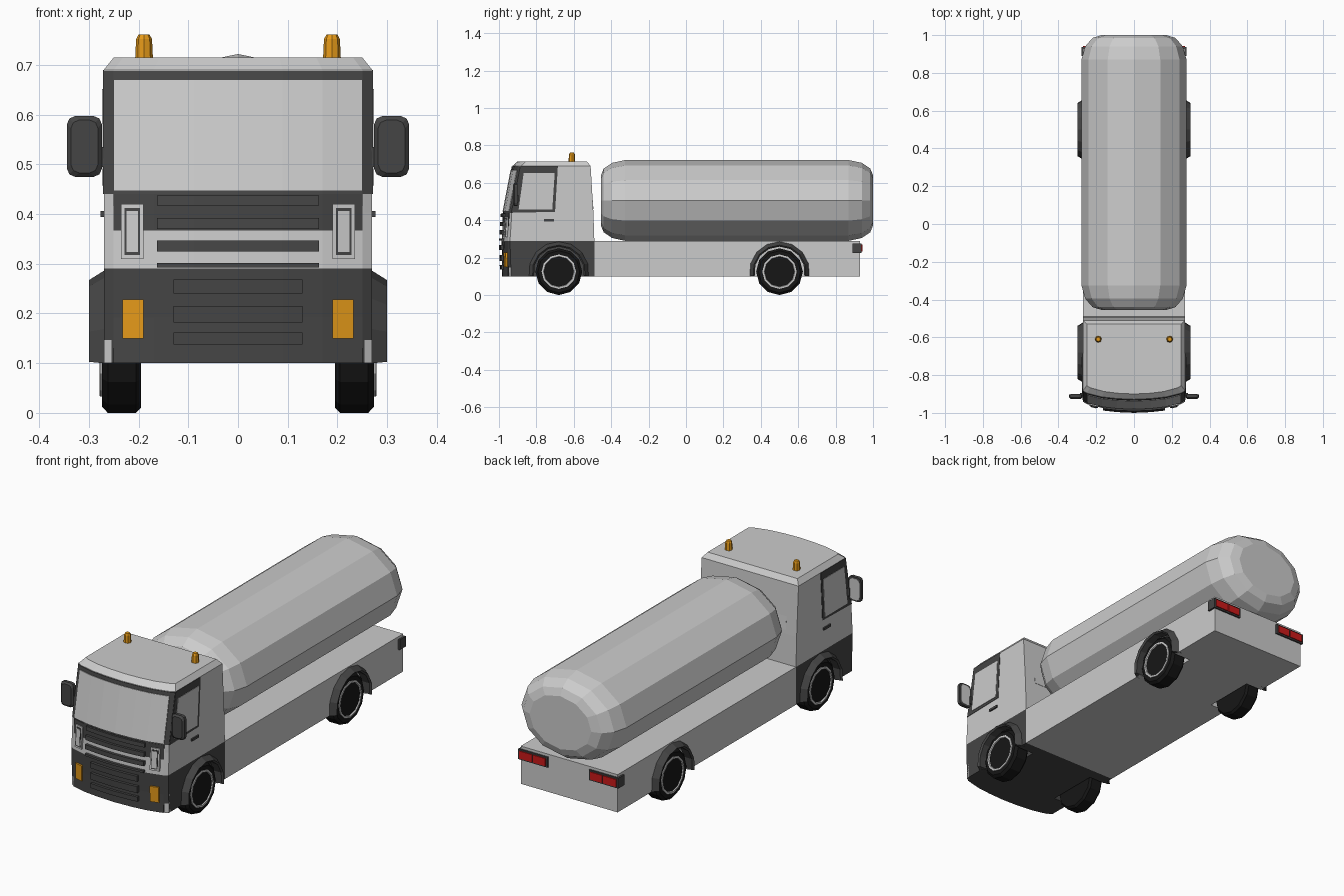
import bpy, bmesh
from math import sin, cos, pi, radians

if "Cube" in bpy.data.objects:
    bpy.data.objects.remove(bpy.data.objects["Cube"])


def material(name, rgb):
    m = bpy.data.materials.new(name)
    m.diffuse_color = (*rgb, 1)
    m.use_nodes = True
    m.node_tree.nodes["Principled BSDF"].inputs["Base Color"].default_value = m.diffuse_color
    return m


DARK = material("dark_grey", (0.06, 0.06, 0.06))
BLACK = material("rubber", (0.008, 0.008, 0.008))
ORANGE = material("orange", (0.8, 0.33, 0.01))
RED = material("red", (0.6, 0.01, 0.01))


def loft(name, rings, mat=None, mirror=False):
    """Skin closed rings of equal length and cap both ends."""
    bm = bmesh.new()
    vs = [[bm.verts.new(p) for p in r] for r in rings]
    n = len(rings[0])
    for a, b in zip(vs, vs[1:]):
        for i in range(n):
            j = (i + 1) % n
            bm.faces.new((a[i], a[j], b[j], b[i]))
    bm.faces.new(vs[0])
    bm.faces.new(vs[-1])
    bmesh.ops.recalc_face_normals(bm, faces=bm.faces)
    me = bpy.data.meshes.new(name)
    bm.to_mesh(me)
    bm.free()
    ob = bpy.data.objects.new(name, me)
    bpy.context.collection.objects.link(ob)
    if mat:
        me.materials.append(mat)
    if mirror:
        ob.modifiers.new("mirror", 'MIRROR').use_mirror_merge = False
    return ob


def box(name, x, y, z, mat=None, mirror=False):
    ring = lambda h: [(x[0], y[0], h), (x[1], y[0], h), (x[1], y[1], h), (x[0], y[1], h)]
    return loft(name, [ring(z[0]), ring(z[1])], mat, mirror)


def lathe_x(name, prof, cy, cz, n, mat=None):
    """Turn (x, radius) stations around an axle parallel to x, on both sides."""
    return loft(name, [[(x, cy + r * sin(2 * pi * i / n), cz - r * cos(2 * pi * i / n))
                        for i in range(n)] for x, r in prof], mat, True)


def side_panel(name, pts, x0, x1, mat=None):
    return loft(name, [[(x, y, z) for y, z in pts] for x in (x0, x1)], mat, True)


# Cab shape: levels of (z, front y, back y, half width) and the bowed front
LEVELS = [(0.10, -0.980, -0.49, 0.27), (0.29, -0.986, -0.49, 0.27),
          (0.44, -0.976, -0.495, 0.27), (0.69, -0.928, -0.51, 0.27),
          (0.715, -0.90, -0.53, 0.25)]
BOW = [(0, 0), (0.09, 0.004), (0.17, 0.013), (0.25, 0.033), (0.27, 0.045)]
BREAKS = sorted({s * x for x, _ in BOW for s in (-1, 1)})


def interp(table, t):
    for a, b in zip(table, table[1:]):
        if t <= b[0] + 1e-6:
            return a[1] + (b[1] - a[1]) * (t - a[0]) / (b[0] - a[0])
    return table[-1][1]


def front_y(x, z):
    return interp(LEVELS, z) + interp(BOW, abs(x))


def front_panel(name, x0, x1, z0, z1, out, mat=None, mirror=False):
    """Slab that follows the bowed front of the cab."""
    xs = [x0] + [x for x in BREAKS if x0 + 0.001 < x < x1 - 0.001] + [x1]
    return loft(name, [[(x, front_y(x, z0) - out, z0), (x, front_y(x, z1) - out, z1),
                        (x, front_y(x, z1) + 0.01, z1), (x, front_y(x, z0) + 0.01, z0)]
                       for x in xs], mat, mirror)


def cab_ring(level):
    z, f, b, w = level
    return [(x * w / 0.27, f + interp(BOW, abs(x)), z) for x in BREAKS] + [(w, b, z), (-w, b, z)]


# Cab and chassis
cab_lower = loft("cab_lower", [cab_ring(l) for l in LEVELS[:2]], DARK)
loft("cab_upper", [cab_ring(l) for l in LEVELS[1:]])
chassis = box("chassis", (-0.27, 0.27), (-0.49, 0.93), (0.10, 0.29))

# Wheels, wheel wells and arches
AXLES = {"front": (-0.68, cab_lower), "rear": (0.50, chassis)}
for label, (y, body) in AXLES.items():
    lathe_x(label + "_tyre", [(0.195, 0.09), (0.195, 0.115), (0.205, 0.125), (0.262, 0.125),
                              (0.274, 0.112), (0.274, 0.09)], y, 0.125, 12, BLACK)
    lathe_x(label + "_rim", [(0.25, 0.092), (0.278, 0.092), (0.279, 0.082), (0.262, 0.074),
                             (0.264, 0.062), (0.272, 0.045)], y, 0.125, 12)
    cutter = lathe_x(label + "_well_cutter", [(0.18, 0.14), (0.4, 0.14)], y, 0.125, 12)
    cutter.hide_render = True
    cut = body.modifiers.new("well", 'BOOLEAN')
    cut.operation = 'DIFFERENCE'
    cut.object = cutter
    section = [(0.25, 0.134), (0.292, 0.134), (0.30, 0.142), (0.268, 0.162), (0.25, 0.162)]
    arch = []
    for i in range(9):
        a = radians(-9 + 198 * i / 8)
        arch.append([(x, y + r * cos(a), 0.125 + r * sin(a)) for x, r in section])
    loft(label + "_arch", arch, DARK, True)

# Tank: twelve-sided with rounded ends
TANK = [(-0.455, 0.62), (-0.44, 0.79), (-0.395, 0.93), (-0.325, 1),
        (0.87, 1), (0.94, 0.93), (0.985, 0.79), (1.0, 0.62)]
loft("tank", [[(0.278 * s * sin(i * pi / 6), y, 0.506 + 0.216 * s * cos(i * pi / 6))
               for i in range(12)] for y, s in TANK])

# Cab front: grille, windscreen, lamps
front_panel("grille_panel", -0.25, 0.25, 0.10, 0.44, 0.004, DARK)
front_panel("corner_strip", 0.254, 0.27, 0.10, 0.44, 0.002, None, True)
front_panel("windscreen_frame", -0.27, 0.27, 0.44, 0.688, 0.003, DARK)
front_panel("windscreen", -0.25, 0.25, 0.447, 0.67, 0.006)
for z0, z1 in ((0.417, 0.437), (0.37, 0.392), (0.325, 0.347), (0.292, 0.302)):
    front_panel("upper_grille_slat", -0.163, 0.163, z0, z1, 0.014, DARK)
for z0, z1 in ((0.24, 0.268), (0.182, 0.215), (0.138, 0.162)):
    front_panel("lower_grille_slat", -0.13, 0.13, z0, z1, 0.014, DARK)
front_panel("headlight_surround", 0.19, 0.235, 0.31, 0.42, 0.009, None, True)
front_panel("headlight_rim", 0.197, 0.228, 0.318, 0.412, 0.011, DARK, True)
front_panel("headlight_lens", 0.201, 0.224, 0.324, 0.406, 0.013, None, True)
front_panel("indicator", 0.19, 0.232, 0.15, 0.228, 0.009, ORANGE, True)

# Cab sides and back
side_panel("side_window_frame", [(-0.932, 0.44), (-0.70, 0.445), (-0.685, 0.69), (-0.883, 0.69)],
           0.26, 0.272, DARK)
side_panel("side_window", [(-0.895, 0.457), (-0.715, 0.457), (-0.702, 0.652), (-0.868, 0.652)],
           0.262, 0.274)
box("door_handle", (0.265, 0.277), (-0.76, -0.705), (0.394, 0.406), DARK, True)
loft("rear_window", [[(x, -0.50 - 0.015 * (z - 0.5) / 0.18 + d, z) for x, z in
                      ((-0.21, 0.46), (0.21, 0.46), (0.21, 0.665), (-0.21, 0.665))]
                     for d in (-0.01, 0.002)])


# Wing mirrors: chamfered outline, tapered towards the front
def mirror_ring(y, inset):
    cx, cz, w, h, c = 0.309, 0.536, 0.035 - inset, 0.061 - inset, 0.016
    k = c * 0.3
    quarter = [(w, h - c), (w - k, h - k), (w - c, h)]
    pts = quarter + [(-a, b) for a, b in quarter[::-1]]
    pts += [(-a, -b) for a, b in quarter] + [(a, -b) for a, b in quarter[::-1]]
    return [(cx + a, y, cz + b) for a, b in pts]


loft("wing_mirror", [mirror_ring(-0.926, 0.008), mirror_ring(-0.918, 0), mirror_ring(-0.902, 0)],
     DARK, True)
loft("mirror_glass", [mirror_ring(-0.905, 0.008), mirror_ring(-0.9, 0.008)], None, True)
box("mirror_arm", (0.262, 0.285), (-0.918, -0.895), (0.495, 0.535), DARK, True)

# Roof beacons
loft("beacon", [[(0.189 + r * cos(i * pi / 4), -0.61 + r * sin(i * pi / 4), z) for i in range(8)]
                for z, r in ((0.71, 0.018), (0.752, 0.016), (0.761, 0.011))], ORANGE, True)

# Tail lamps
box("tail_lamp_housing", (0.115, 0.279), (0.89, 0.938), (0.225, 0.277), DARK, True)
for x in ((0.125, 0.192), (0.198, 0.27)):
    box("tail_lamp", x, (0.93, 0.943), (0.232, 0.270), RED, True)
